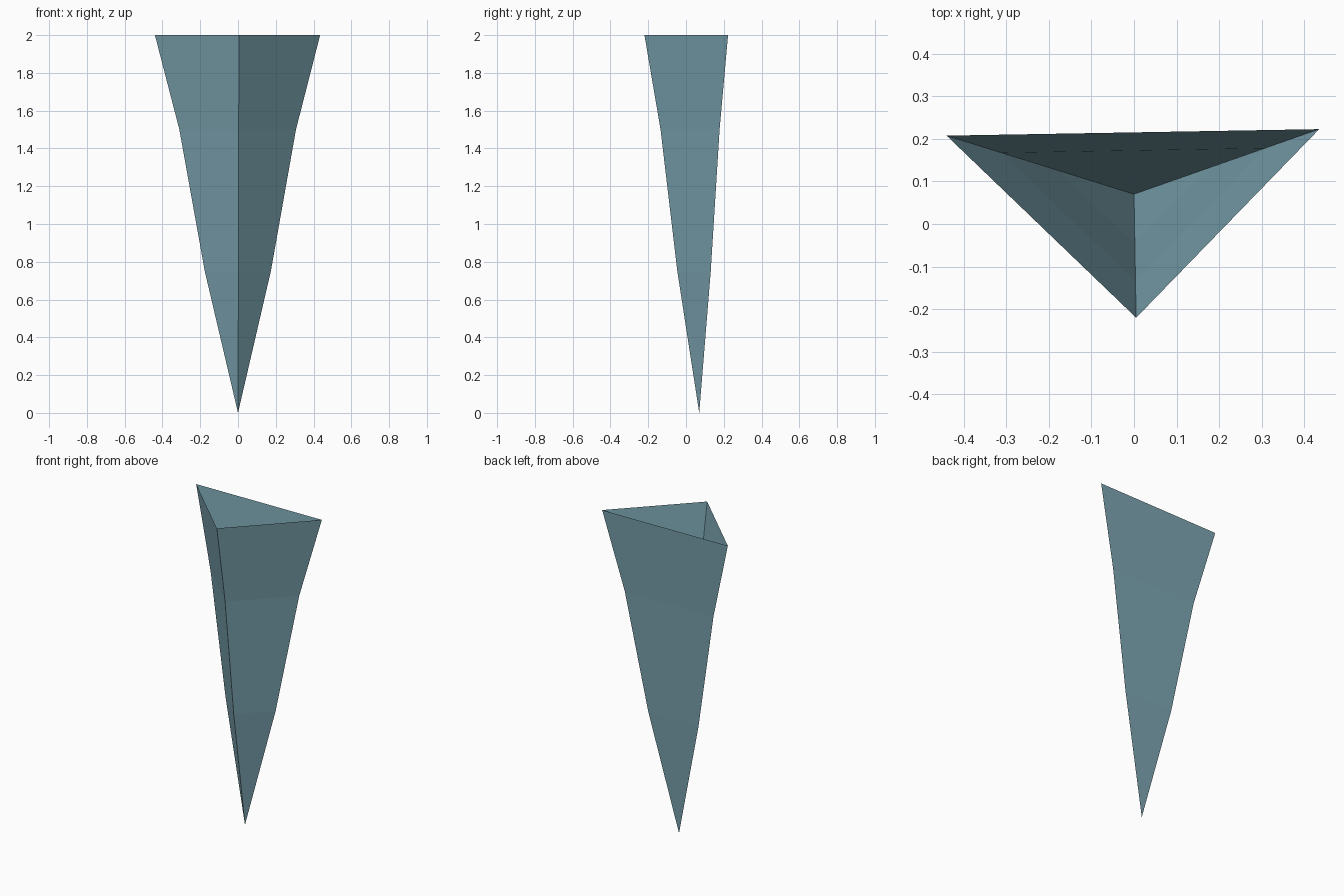
import bpy, bmesh, math

if "Cube" in bpy.data.objects:
    bpy.data.objects.remove(bpy.data.objects["Cube"])

# Single flat colour
mat = bpy.data.materials.new("pale blue grey")
mat.diffuse_color = (0.21, 0.39, 0.46, 1)
mat.use_nodes = True
mat.node_tree.nodes["Principled BSDF"].inputs["Base Color"].default_value = mat.diffuse_color

# Hollow three-sided spike: squashed triangle rings rising from a bottom tip
RX, RY, TURN, CENTRE_Y = 0.505, 0.29, math.radians(1), 0.07
RINGS = [(0.75, 0.40), (1.50, 0.706), (2.0, 1.0)]  # height, scale

def ring(bm, z, s):
    verts = []
    for i in range(3):
        a = -math.pi / 2 + i * 2 * math.pi / 3
        x, y = s * RX * math.cos(a), s * RY * math.sin(a)
        verts.append(bm.verts.new((x * math.cos(TURN) - y * math.sin(TURN),
                                   x * math.sin(TURN) + y * math.cos(TURN) + CENTRE_Y, z)))
    return verts

bm = bmesh.new()
tip = bm.verts.new((0, CENTRE_Y, 0))
rings = [ring(bm, z, s) for z, s in RINGS]
for i in range(3):
    j = (i + 1) % 3
    bm.faces.new((tip, rings[0][j], rings[0][i]))
    for low, high in zip(rings, rings[1:]):
        bm.faces.new((low[i], low[j], high[j], high[i]))

mesh = bpy.data.meshes.new("spike")
bm.to_mesh(mesh)
bm.free()
mesh.materials.append(mat)
spike = bpy.data.objects.new("spike", mesh)
bpy.context.collection.objects.link(spike)
